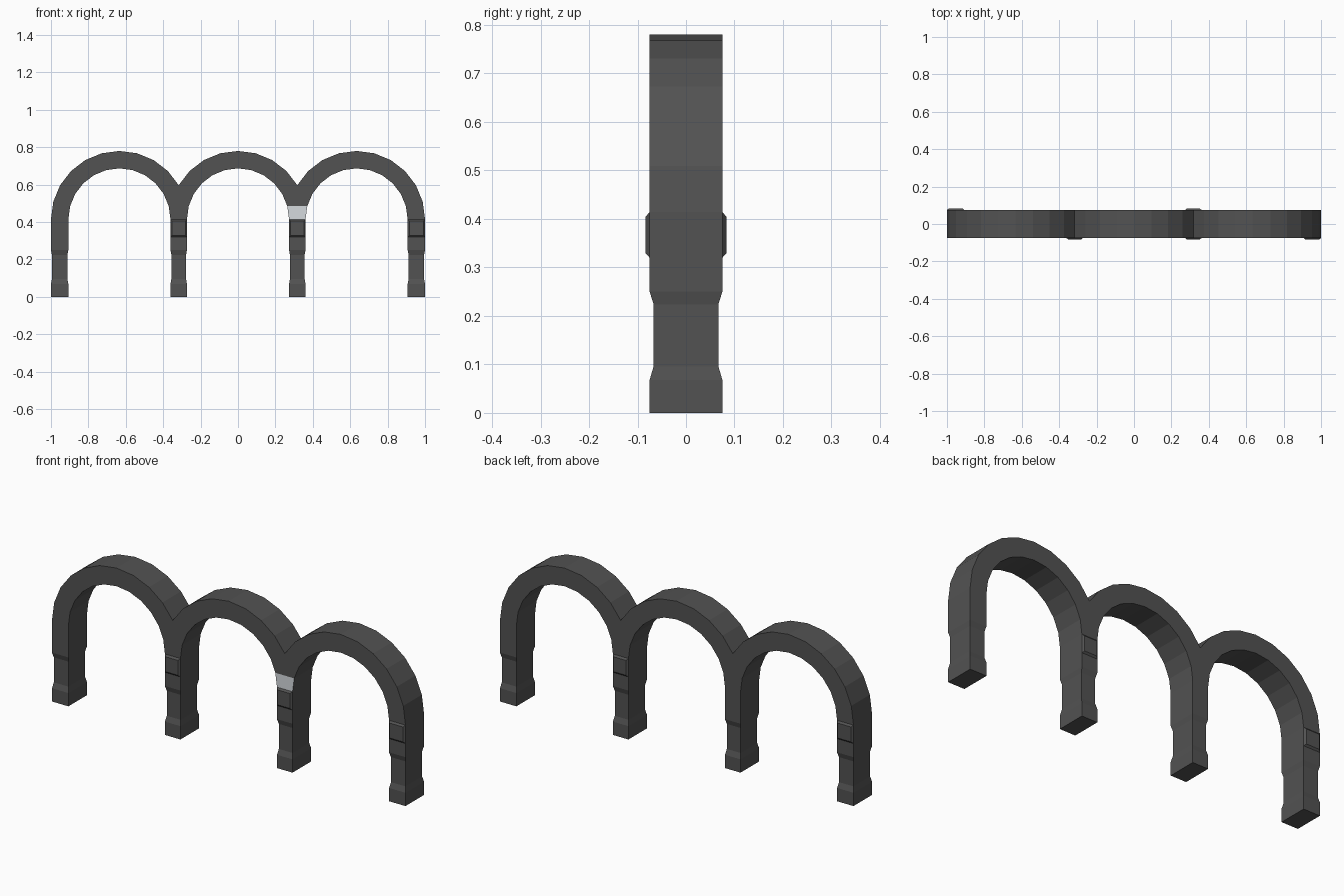
import bpy, bmesh, math

if "Cube" in bpy.data.objects:
    bpy.data.objects.remove(bpy.data.objects["Cube"])

R = 0.366            # outer arch radius
RI = 0.273           # inner arch radius
PITCH = 0.634        # distance between arch centres
SPRING = 0.414       # height where the arches start
HALF = 0.075         # half depth
SEG = 12


def material(name, rgb):
    m = bpy.data.materials.new(name)
    m.diffuse_color = (*rgb, 1)
    m.use_nodes = True
    m.node_tree.nodes["Principled BSDF"].inputs["Base Color"].default_value = m.diffuse_color
    return m


dark = material("dark_stone", (0.085, 0.085, 0.085))
pale = material("pale_grey", (0.66, 0.70, 0.73))


def finish(name, bm, mats):
    bmesh.ops.remove_doubles(bm, verts=bm.verts, dist=0.0005)
    bm.normal_update()
    me = bpy.data.meshes.new(name)
    bm.to_mesh(me)
    bm.free()
    for m in mats:
        me.materials.append(m)
    ob = bpy.data.objects.new(name, me)
    bpy.context.collection.objects.link(ob)
    return ob


def loft(bm, rings):
    """Skin a list of four-corner rings, capping the first and last."""
    loops = [[bm.verts.new(p) for p in ring] for ring in rings]
    for a, b in zip(loops, loops[1:]):
        for i in range(4):
            j = (i + 1) % 4
            bm.faces.new((a[i], a[j], b[j], b[i]))
    bm.faces.new(loops[0][::-1])
    bm.faces.new(loops[-1])
    bmesh.ops.recalc_face_normals(bm, faces=bm.faces)


# Three arches; neighbouring rings meet on the pillar centre lines
bm = bmesh.new()


def quad(points):
    return bm.faces.new([bm.verts.new(p) for p in points])


for bay in (-1, 0, 1):
    cx = bay * PITCH
    inner, outer, shared = [], [], []
    for i in range(SEG + 1):
        a = math.pi * i / SEG
        c, s = math.cos(a), math.sin(a)
        joined = abs(R * c) > PITCH / 2 + 0.002 and not (bay and bay * c > 0)
        inner.append((cx + RI * c, SPRING + RI * s))
        if joined:
            outer.append((cx + math.copysign(PITCH / 2, c), SPRING + RI * s))
        else:
            outer.append((cx + R * c, SPRING + R * s))
        shared.append(joined)
    for i in range(SEG):
        p, q, r, t = inner[i], outer[i], outer[i + 1], inner[i + 1]
        front = quad([(x, -HALF, z) for x, z in (p, q, r, t)][::-1])
        quad([(x, HALF, z) for x, z in (p, q, r, t)])
        quad([(p[0], -HALF, p[1]), (p[0], HALF, p[1]),
              (t[0], HALF, t[1]), (t[0], -HALF, t[1])])
        if not (shared[i] or shared[i + 1]):
            quad([(q[0], -HALF, q[1]), (r[0], -HALF, r[1]),
                  (r[0], HALF, r[1]), (q[0], HALF, q[1])])
        # pale patch above the third pillar
        mid = front.calc_center_median()
        if abs(mid.x - PITCH / 2) < 0.06 and mid.z < SPRING + 0.06:
            front.material_index = 1
bmesh.ops.remove_doubles(bm, verts=bm.verts, dist=0.0005)
bmesh.ops.recalc_face_normals(bm, faces=bm.faces)
finish("arches", bm, [dark, pale])

# Pillars with a waisted middle
inner_half = PITCH / 2 - RI
end_half = (R - RI) / 2
end_x = PITCH + (R + RI) / 2
pillars = [(-end_x, end_half), (-PITCH / 2, inner_half),
           (PITCH / 2, inner_half), (end_x, end_half)]
for n, (x, w) in enumerate(pillars):
    bm = bmesh.new()
    rings = []
    for z, k in ((0, 1), (0.068, 1), (0.096, 0.89), (0.224, 0.89),
                 (0.25, 1), (SPRING, 1)):
        rings.append([(x + sx * w * k, sy * HALF * k, z)
                      for sx, sy in ((-1, -1), (1, -1), (1, 1), (-1, 1))])
    loft(bm, rings)
    finish(f"pillar_{n + 1}", bm, [dark])

# Chamfered raised blocks: pillar index, side (-1 front, 1 back)
for n, side in ((1, -1), (2, -1), (3, -1), (2, 1), (0, 1)):
    x, w = pillars[n]
    bm = bmesh.new()
    rings = []
    for y, inset in ((0.07, 0), (0.075, 0), (0.083, 0.009)):
        rings.append([(x + sx * (w - inset), side * y,
                       0.367 + sz * (0.047 - inset))
                      for sx, sz in ((-1, -1), (1, -1), (1, 1), (-1, 1))])
    loft(bm, rings)
    finish(f"raised_block_{n + 1}_{'front' if side < 0 else 'back'}", bm, [dark])
